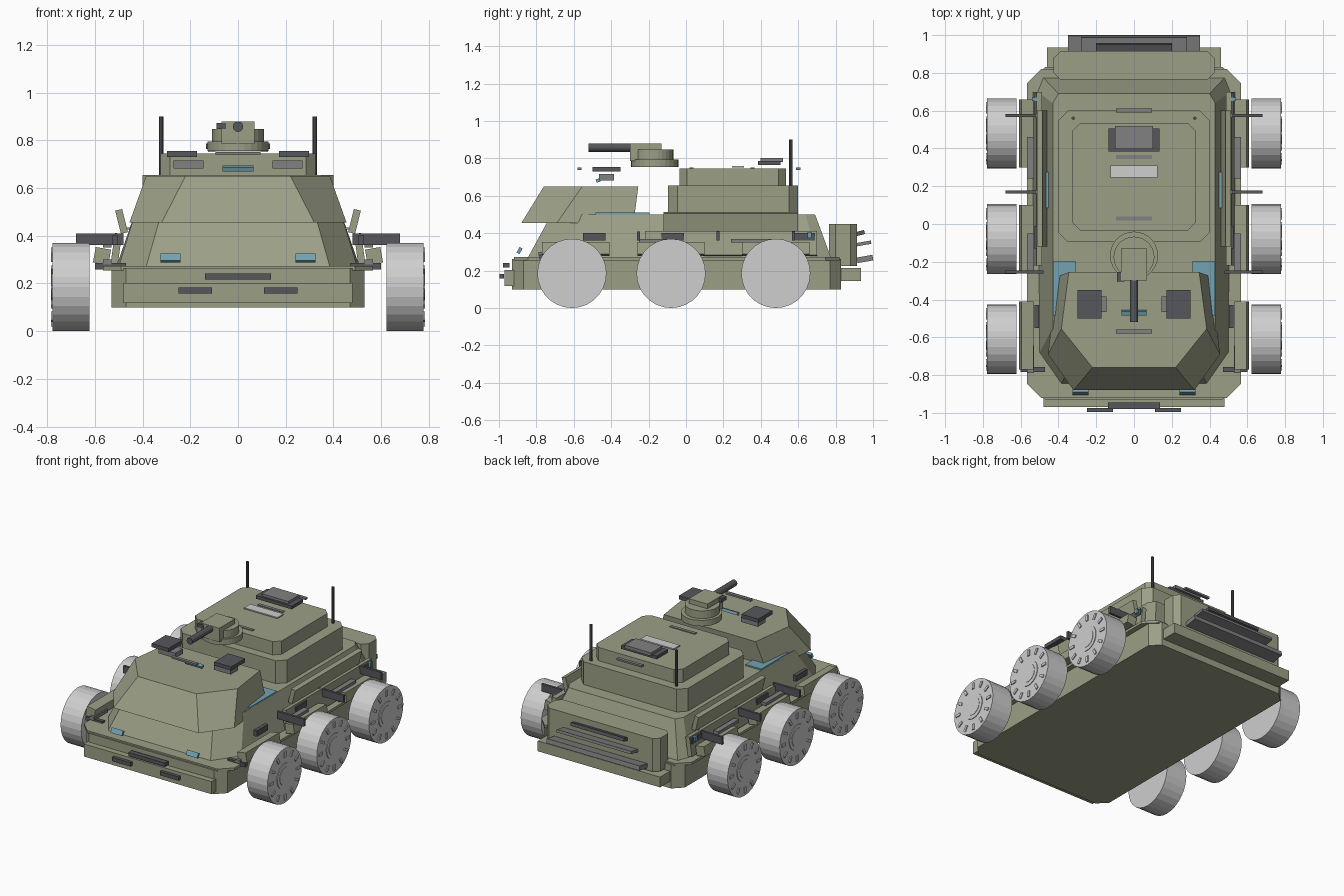
import bpy, bmesh, math
from mathutils import Matrix, Vector

default_cube = bpy.data.objects.get("Cube")
if default_cube:
    bpy.data.objects.remove(default_cube, do_unlink=True)


def material(name, red, green, blue):
    mat = bpy.data.materials.new(name)
    mat.use_nodes = True
    colour = (red, green, blue, 1)
    mat.diffuse_color = colour
    mat.node_tree.nodes["Principled BSDF"].inputs["Base Color"].default_value = colour
    return mat


olive = material("olive_paint", .33, .35, .24)
dark = material("dark_metal", .09, .095, .105)
grey = material("grey_metal", .22, .22, .225)
glass = material("blue_glass", .17, .36, .44)
pale = material("pale_grey", .62, .62, .62)


def finish(name, mesh_data, mat):
    bmesh.ops.recalc_face_normals(mesh_data, faces=mesh_data.faces)
    mesh = bpy.data.meshes.new(name)
    mesh_data.to_mesh(mesh)
    mesh_data.free()
    mesh.materials.append(mat)
    part = bpy.data.objects.new(name, mesh)
    bpy.context.collection.objects.link(part)
    return part


def box(name, mat, center, size, tilt=0, axis='X'):
    """Box given by its centre and full size, tilted in degrees about one axis."""
    bm = bmesh.new()
    matrix = (Matrix.Translation(center) @ Matrix.Rotation(math.radians(tilt), 4, axis)
              @ Matrix.Diagonal((*size, 1)))
    bmesh.ops.create_cube(bm, size=1, matrix=matrix)
    return finish(name, bm, mat)


def pair(name, mat, center, size, tilt=0, axis='X'):
    """The same box on both sides of the vehicle."""
    x, y, z = center
    for label, side in (("left", 1), ("right", -1)):
        turn = tilt if axis == 'X' else tilt * side
        box(label + "_" + name, mat, (side * x, y, z), size, turn, axis)


def tube(name, mat, center, radius, length, axis='Z', sides=24):
    bm = bmesh.new()
    turn = {'X': Matrix.Rotation(math.pi / 2, 4, 'Y'),
            'Y': Matrix.Rotation(math.pi / 2, 4, 'X'), 'Z': Matrix.Identity(4)}[axis]
    bmesh.ops.create_cone(bm, cap_ends=True, segments=sides, radius1=radius, radius2=radius,
                          depth=length, matrix=Matrix.Translation(center) @ turn)
    return finish(name, bm, mat)


def loft(name, mat, sections):
    """Solid between flat sections; each is a height and its left half outline."""
    bm = bmesh.new()
    rings = []
    for height, half in sections:
        outline = list(half) + [(-x, y) for x, y in reversed(half)]
        rings.append([bm.verts.new((x, y, height)) for x, y in outline])
    for low, high in zip(rings, rings[1:]):
        for i in range(len(low)):
            j = (i + 1) % len(low)
            bm.faces.new((low[i], low[j], high[j], high[i]))
    bm.faces.new(rings[0])
    bm.faces.new(rings[-1])
    return finish(name, bm, mat)


def chamfered(half_width, front, back, cut):
    return [(half_width - cut, front), (half_width, front + cut),
            (half_width, back - cut), (half_width - cut, back)]


def slab(name, mat, low, high, *outline):
    half = chamfered(*outline)
    return loft(name, mat, [(low, half), (high, half)])


# Lower hull, deck ledge and bumpers
slab("lower_hull", olive, .1, .262, .53, -.93, .83, .06)
slab("deck_ledge", olive, .255, .272, .566, -.92, .82, .075)
box("front_bumper", olive, (0, -.94, .16), (.96, .06, .085))
box("rear_bumper", olive, (0, .88, .18), (.92, .11, .07))

# Sloped main hull
loft("main_hull", olive, [
    (.27, [(.385, -.845), (.5, -.68), (.51, .7), (.48, .775)]),
    (.5, [(.32, -.72), (.43, -.55), (.43, .64), (.4, .69)])])

# Overhanging front cabin
loft("front_cabin", olive, [
    (.455, [(.32, -.88), (.455, -.69), (.41, -.28)]),
    (.65, [(.22, -.76), (.385, -.555), (.345, -.255)])])

# Stepped rear superstructure
slab("rear_cabin", olive, .49, .655, .4, -.095, .6, .05)
slab("rear_roof", olive, .65, .745, .325, -.035, .535, .04)

# Rear stowage box with slats
slab("rear_box", olive, .225, .45, .425, .765, .915, .035)
box("upper_rear_slat", dark, (0, .93, .4), (.4, .05, .022), 15)
box("middle_rear_slat", grey, (0, .95, .345), (.56, .08, .018), 10)
box("lower_rear_slat", grey, (0, .957, .262), (.7, .085, .03), 10)

# Wheels with bolts and hubs
for side, label in ((1, "left"), (-1, "right")):
    for y, place in ((-.61, "front"), (-.08, "middle"), (.48, "rear")):
        name = label + "_" + place
        tube(name + "_wheel", pale, (side * .7, y, .185), .185, .155, 'X', 28)
        tube(name + "_hub_ring", pale, (side * .778, y, .185), .085, .008, 'X')
        tube(name + "_hub_cap", pale, (side * .78, y, .185), .06, .009, 'X')
        bm = bmesh.new()
        for k in range(12):
            spin = Matrix.Rotation(k * math.pi / 6, 4, 'X')
            spot = Matrix.Translation((side * .778, y, .185)) @ spin
            bmesh.ops.create_cube(bm, size=1, matrix=spot @ Matrix.Translation((0, 0, .145))
                                  @ Matrix.Diagonal((.012, .018, .04, 1)))
        finish(name + "_wheel_lugs", bm, pale)

# Fenders over the wheels
for y, place in ((-.59, "front"), (-.08, "middle"), (.48, "rear")):
    pair(place + "_fender", olive, (.57, y, .315), (.065, .36, .065), -10, 'Y')

# Side armour panels and windows
pair("armour_panel", olive, (.488, .24, .46), (.03, .72, .1), 14, 'Y')
pair("skirt_panel", olive, (.51, .24, .345), (.03, .92, .13), -8, 'Y')
pair("side_window", glass, (.455, .18, .43), (.045, .19, .01))
pair("deck_window", glass, (.37, -.34, .505), (.12, .29, .009))
pair("rear_side_window", glass, (.525, .66, .39), (.03, .02, .03))

# Dark side brackets, steps and arms
for y in (-.255, .17, .575):
    pair("side_arm", dark, (.58, y, .385), (.2, .016, .05))
for y in (-.49, -.07, .63):
    pair("side_plate", dark, (.515, y, .38), (.025, .12, .04))
for y, length in ((.35, .22), (-.15, .2), (-.715, .145)):
    pair("side_step", grey, (.548, y, .36 if y > -.5 else .29), (.035, length, .02))
pair("front_corner_plate", dark, (.535, -.77, .272), (.13, .025, .026))

# Front lamps and grilles
pair("headlight", glass, (.283, -.89, .307), (.085, .018, .034), -30)
box("centre_grille", dark, (0, -.962, .228), (.275, .035, .025))
pair("lower_lamp", dark, (.18, -.985, .17), (.14, .022, .026))

# Cabin hatches and periscope
pair("cabin_hatch", dark, (.235, -.425, .742), (.127, .15, .025))
pair("hatch_base", grey, (.208, -.425, .698), (.125, .08, .034))
box("periscope", glass, (0, -.47, .682), (.13, .022, .018), 20)

# Rear roof hatch and strips
box("roof_hatch", dark, (0, .445, .775), (.27, .12, .022))
box("roof_hatch_lid", grey, (0, .458, .792), (.2, .12, .022))
box("roof_vent", pale, (0, .278, .755), (.25, .065, .008))
for y in (.6, .355, .03, -.57):
    box("roof_strip", grey, (0, y, .744), (.19, .022, .012))

# Antennas
for x in (-.322, .322):
    tube("antenna", dark, (x, .56, .775), .009, .25, 'Z', 8)

# Turret and gun
tube("turret_ring", olive, (0, -.167, .775), .127, .04, 'Z', 28)
tube("turret_drum", olive, (0, -.175, .82), .108, .055, 'Z', 28)
box("gun_housing", olive, (0, -.215, .832), (.14, .17, .095))
tube("gun_barrel", dark, (0, -.405, .857), .022, .23, 'Y', 12)
box("gun_sight", dark, (-.07, -.28, .86), (.04, .05, .025))
